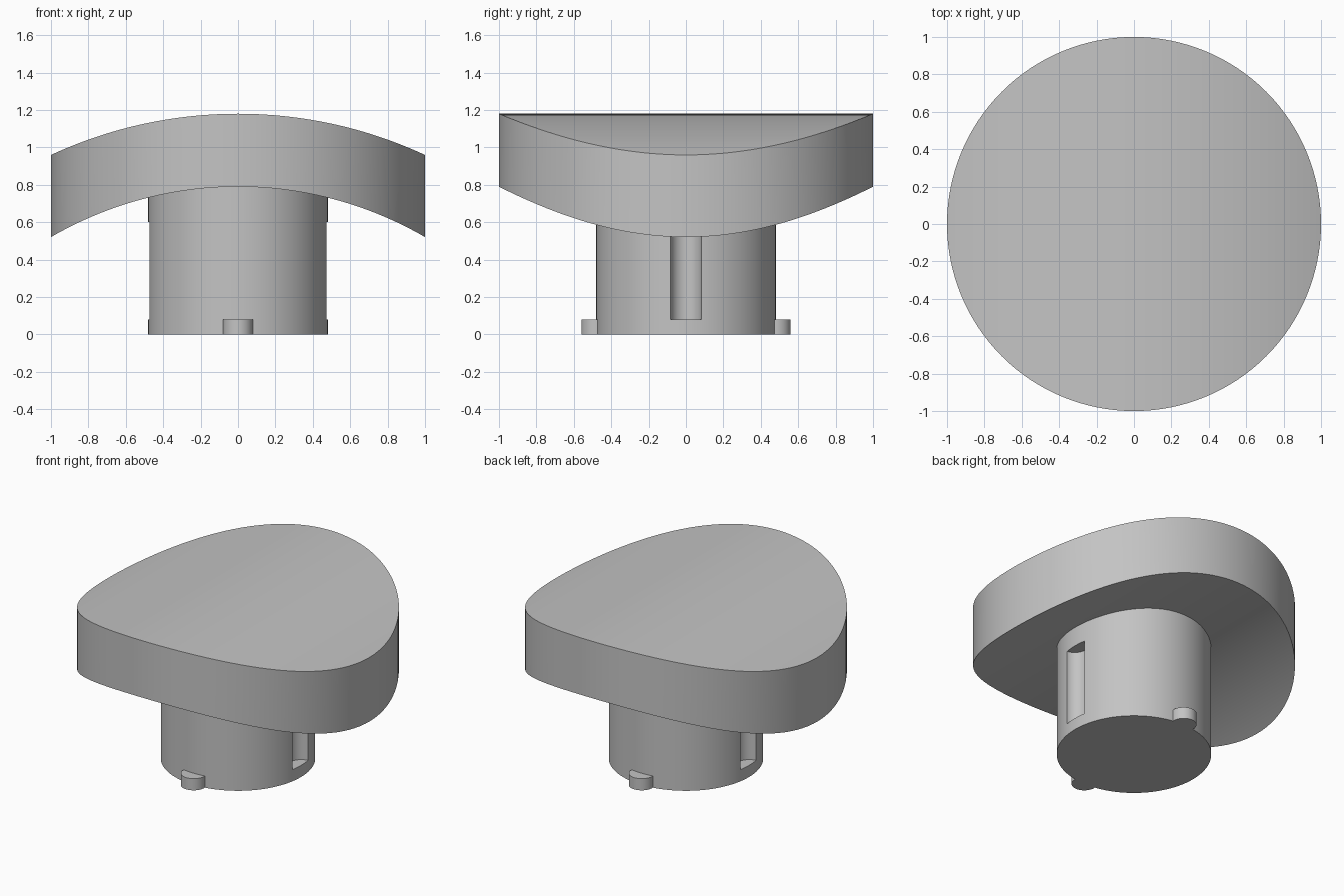
import bpy, bmesh
from math import pi, sin, cos, sqrt, radians

if "Cube" in bpy.data.objects:
    bpy.data.objects.remove(bpy.data.objects["Cube"], do_unlink=True)

SEGS = 128
POST_R, LUG_R = 0.48, 0.083
TOP_R, UNDER_R = 2.38, 1.99      # concentric arcs of the curved cap
ARC_Z = 1.18 - TOP_R

grey = bpy.data.materials.new("plain_grey")
grey.use_nodes = True
colour = (0.55, 0.55, 0.55, 1)
grey.diffuse_color = colour
grey.node_tree.nodes["Principled BSDF"].inputs["Base Color"].default_value = colour


def cylinder(name, radius, z0, z1, x=0, y=0, segs=48):
    bpy.ops.mesh.primitive_cylinder_add(vertices=segs, radius=radius, depth=z1 - z0,
                                        location=(x, y, (z0 + z1) / 2))
    ob = bpy.context.object
    ob.name = name
    ob.data.materials.append(grey)
    return ob


def combine(target, other, operation):
    """Apply a boolean to the target and discard the other object."""
    bpy.context.view_layer.objects.active = target
    mod = target.modifiers.new(operation.lower(), "BOOLEAN")
    mod.operation, mod.object, mod.solver = operation, other, "EXACT"
    bpy.ops.object.modifier_apply(modifier=mod.name)
    bpy.data.objects.remove(other, do_unlink=True)


def smooth(ob):
    bpy.ops.object.select_all(action="DESELECT")
    ob.select_set(True)
    bpy.context.view_layer.objects.active = ob
    bpy.ops.object.shade_smooth_by_angle(angle=radians(30))


# Curved cap: round outline, top and underside bent along x
def ring(bm, radius):
    verts = []
    for i in range(SEGS):
        a = 2 * pi * i / SEGS
        x = cos(a)
        verts.append(bm.verts.new((x, sin(a), ARC_Z + sqrt(radius ** 2 - x * x))))
    return verts


def strips(bm, ring_verts):
    """Fill a ring with strips joining points of equal x."""
    for i in range(SEGS // 2):
        corners = [ring_verts[i], ring_verts[i + 1],
                   ring_verts[-i - 1], ring_verts[-i % SEGS]]
        bm.faces.new(list(dict.fromkeys(corners)))


bm = bmesh.new()
top, under = ring(bm, TOP_R), ring(bm, UNDER_R)
strips(bm, top)
strips(bm, under)
for i in range(SEGS):
    j = (i + 1) % SEGS
    bm.faces.new((under[i], under[j], top[j], top[i]))
bmesh.ops.recalc_face_normals(bm, faces=bm.faces)
mesh = bpy.data.meshes.new("curved_cap")
bm.to_mesh(mesh)
bm.free()
mesh.materials.append(grey)
cap = bpy.data.objects.new("curved_cap", mesh)
bpy.context.collection.objects.link(cap)
smooth(cap)

# Post with locking lugs front and back, rounded slots left and right
post = cylinder("post", POST_R, 0, 0.85, segs=96)
for side in (-1, 1):
    combine(post, cylinder("lug", 0.08, 0, 0.08, y=side * POST_R), "UNION")
    combine(post, cylinder("slot_cutter", LUG_R, 0.08, 0.6, x=side * POST_R), "DIFFERENCE")
smooth(post)
